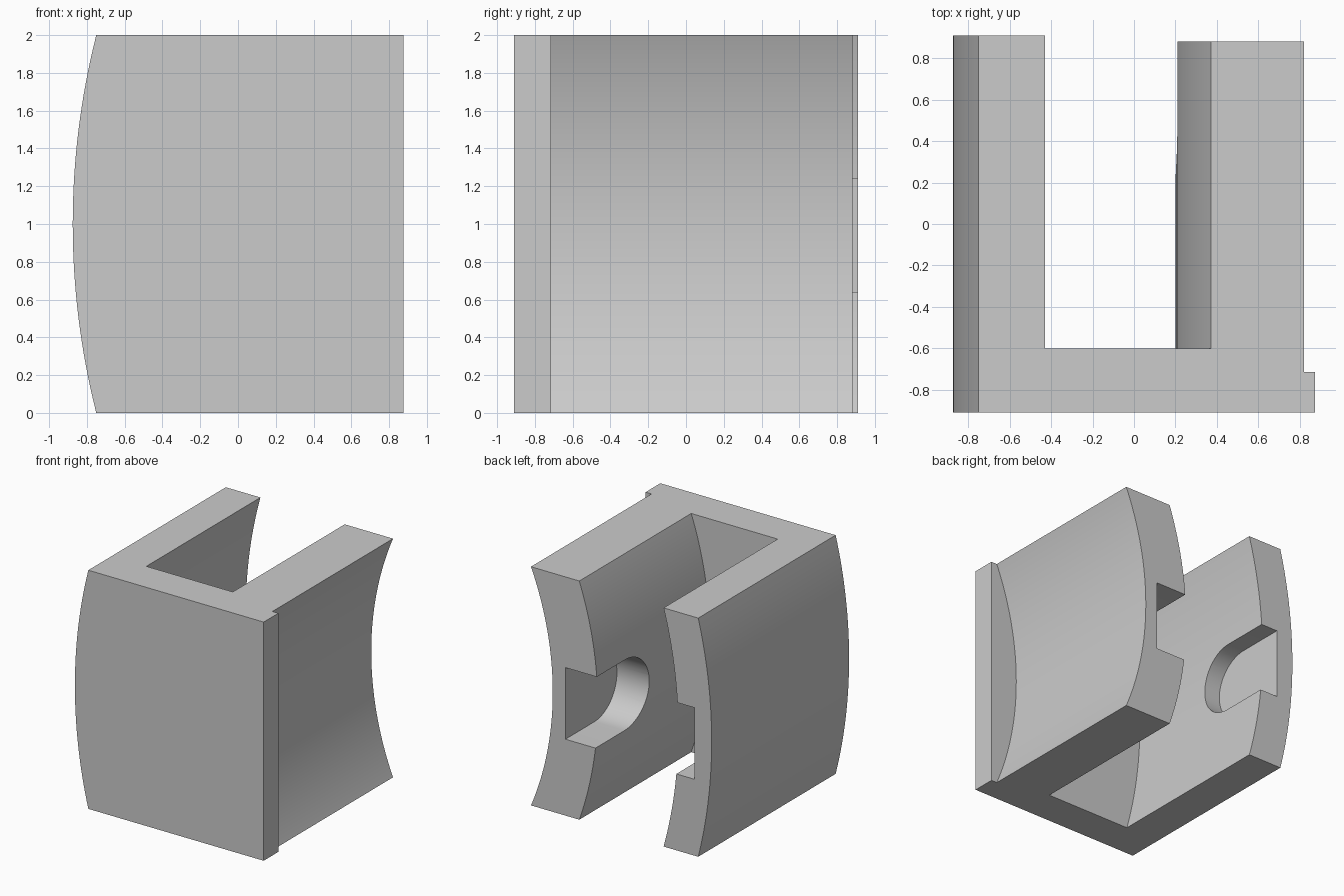
import bpy, bmesh
from math import sqrt, sin, cos, pi
from mathutils import Vector

cube = bpy.data.objects.get("Cube")
if cube:
    bpy.data.objects.remove(cube, do_unlink=True)

CENTRE_X = 3.2   # shared axis of all the curved walls
STEPS = 32

grey = bpy.data.materials.new("light grey")
grey.use_nodes = True
colour = (0.6, 0.6, 0.6, 1)
grey.diffuse_color = colour
grey.node_tree.nodes["Principled BSDF"].inputs["Base Color"].default_value = colour


def extrude(name, points, direction):
    """Solid made by sweeping a flat outline along a direction."""
    bm = bmesh.new()
    face = bm.faces.new([bm.verts.new(p) for p in points])
    swept = bmesh.ops.extrude_face_region(bm, geom=[face])["geom"]
    verts = [v for v in swept if isinstance(v, bmesh.types.BMVert)]
    bmesh.ops.translate(bm, verts=verts, vec=Vector(direction))
    bmesh.ops.recalc_face_normals(bm, faces=bm.faces)
    mesh = bpy.data.meshes.new(name)
    bm.to_mesh(mesh)
    bm.free()
    obj = bpy.data.objects.new(name, mesh)
    bpy.context.collection.objects.link(obj)
    return obj


def arc(radius, low, high, y):
    """Points up a wall curved about the shared axis."""
    heights = [low + (high - low) * i / STEPS for i in range(STEPS + 1)]
    return [(CENTRE_X - sqrt(radius ** 2 - (z - 1) ** 2), y, z) for z in heights]


def flat(x, low, high, y):
    return [(x, y, low), (x, y, high)]


def cut(target, cutter):
    cutter.hide_render = True
    mod = target.modifiers.new(cutter.name, "BOOLEAN")
    mod.operation = "DIFFERENCE"
    mod.solver = "EXACT"
    mod.object = cutter


# Block with a bowed side
body = extrude("clip_body", arc(4.075, 0, 2, -0.91) + flat(0.875, 0, 2, -0.91)[::-1], (0, 1.82, 0))
body.data.materials.append(grey)

# Hollow side behind the front lip
hollow = extrude("hollow_cutter", arc(2.582, -0.2, 2.2, -0.715) + flat(1.5, -0.2, 2.2, -0.715)[::-1], (0, 2, 0))
# Curved channel between the two arms
channel = extrude("channel_cutter", arc(3.765, -0.2, 2.2, -0.6) + arc(3.0, -0.2, 2.2, -0.6)[::-1], (0, 2, 0))
# Left arm is slightly shorter
trim = extrude("arm_trim_cutter", flat(0, -0.2, 2.2, 0.882) + flat(1.5, -0.2, 2.2, 0.882)[::-1], (0, 1, 0))

# Round-ended recesses facing each other inside the arms
rounded = [(-0.715, 0.5 - 0.3 * cos(a), 0.94 + 0.3 * sin(a))
           for a in (pi * (i / STEPS - 0.5) for i in range(STEPS + 1))]
recess = extrude("recess_cutter", rounded + [(-0.715, 1.5, 1.24), (-0.715, 1.5, 0.64)], (1.215, 0, 0))

cutters = [hollow, channel, trim, recess]
for cutter in cutters:
    cut(body, cutter)

# Bake the cuts, then drop the cutters
graph = bpy.context.evaluated_depsgraph_get()
finished = bpy.data.meshes.new_from_object(body.evaluated_get(graph))
body.modifiers.clear()
body.data = finished
for cutter in cutters:
    bpy.data.objects.remove(cutter, do_unlink=True)
finished.materials.clear()
finished.materials.append(grey)
for face in finished.polygons:
    face.material_index = 0

bpy.ops.object.select_all(action="DESELECT")
body.select_set(True)
bpy.context.view_layer.objects.active = body
bpy.ops.object.shade_smooth_by_angle(angle=pi / 6)
